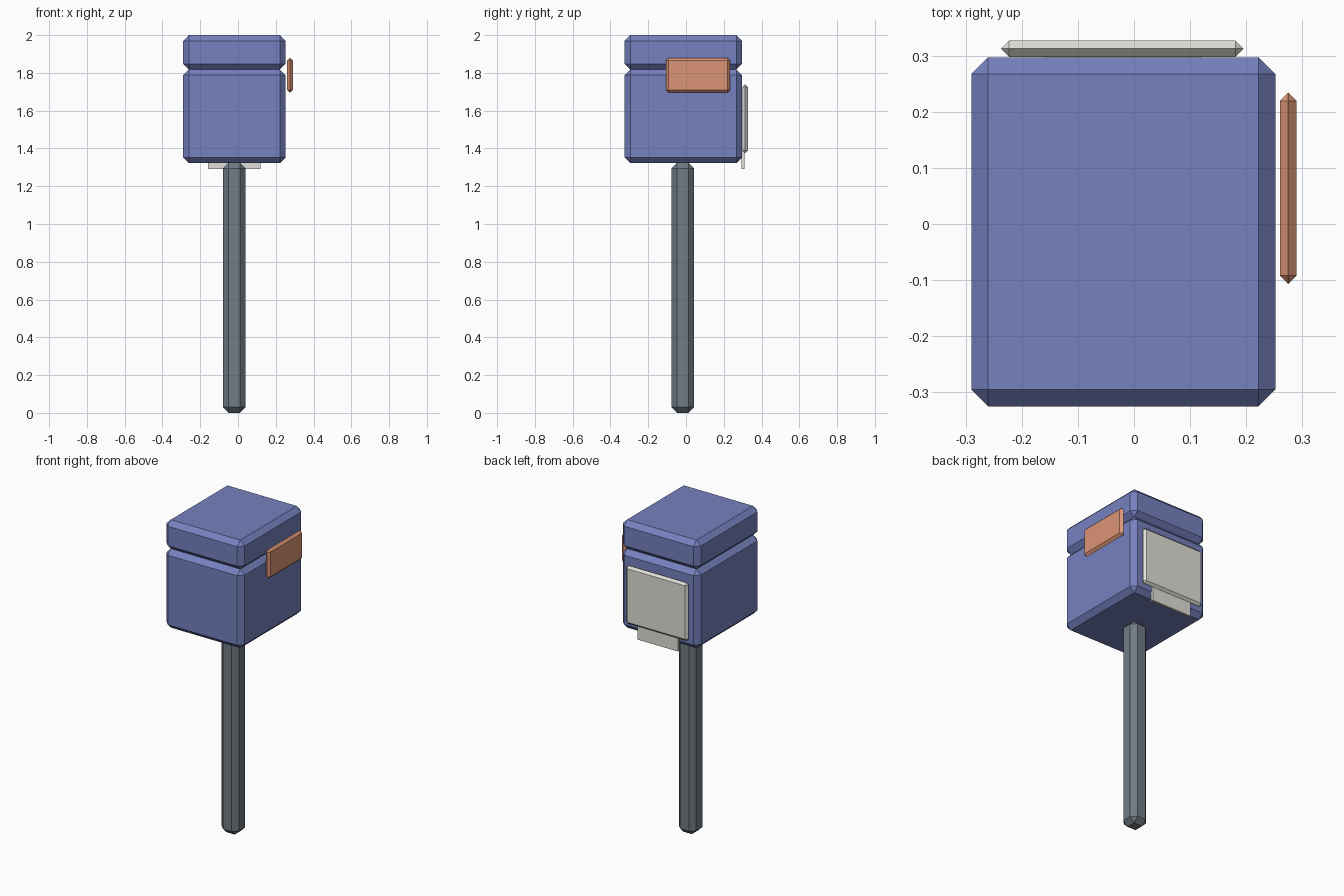
import bpy, bmesh
from mathutils import Vector

if "Cube" in bpy.data.objects:
    bpy.data.objects.remove(bpy.data.objects["Cube"])


def material(name, rgb):
    m = bpy.data.materials.new(name)
    m.diffuse_color = (*rgb, 1)
    m.use_nodes = True
    m.node_tree.nodes["Principled BSDF"].inputs["Base Color"].default_value = m.diffuse_color
    return m


def box(name, lo, hi, mat=None, chamfer=0.0):
    """Axis-aligned flat-shaded block with chamfered edges."""
    lo, hi = Vector(lo), Vector(hi)
    size, mid = hi - lo, (lo + hi) / 2
    bm = bmesh.new()
    bmesh.ops.create_cube(bm, size=1)
    bmesh.ops.scale(bm, vec=size, verts=bm.verts)
    if chamfer:
        bmesh.ops.bevel(bm, geom=bm.edges[:], offset=chamfer, segments=1,
                        affect='EDGES', offset_type='OFFSET')
    me = bpy.data.meshes.new(name)
    bm.to_mesh(me)
    bm.free()
    ob = bpy.data.objects.new(name, me)
    ob.location = mid
    bpy.context.collection.objects.link(ob)
    if mat:
        me.materials.append(mat)
    return ob


blue = material("blue_paint", (0.18, 0.22, 0.52))
slate = material("slate_metal", (0.16, 0.20, 0.23))
orange = material("orange_paint", (0.72, 0.30, 0.18))
pale = material("pale_plate", (0.75, 0.74, 0.68))

# Post
box("post", (-0.08, -0.077, 0), (0.04, 0.043, 1.325), slate, 0.03)

# Box body and lid, sharing one footprint
for name, z0, z1 in (("box_body", 1.322, 1.818), ("box_lid", 1.818, 2.0)):
    box(name, (-0.29, -0.325, z0), (0.252, 0.297, z1), blue, 0.03)

# Side flag
box("flag", (0.26, -0.107, 1.695), (0.29, 0.234, 1.88), orange, 0.0149)

# Door plate on the back, with its pull tab below
box("door", (-0.237, 0.298, 1.375), (0.195, 0.327, 1.74), pale, 0.0144)
box("door_tab", (-0.16, 0.295, 1.29), (0.12, 0.31, 1.39), pale)
